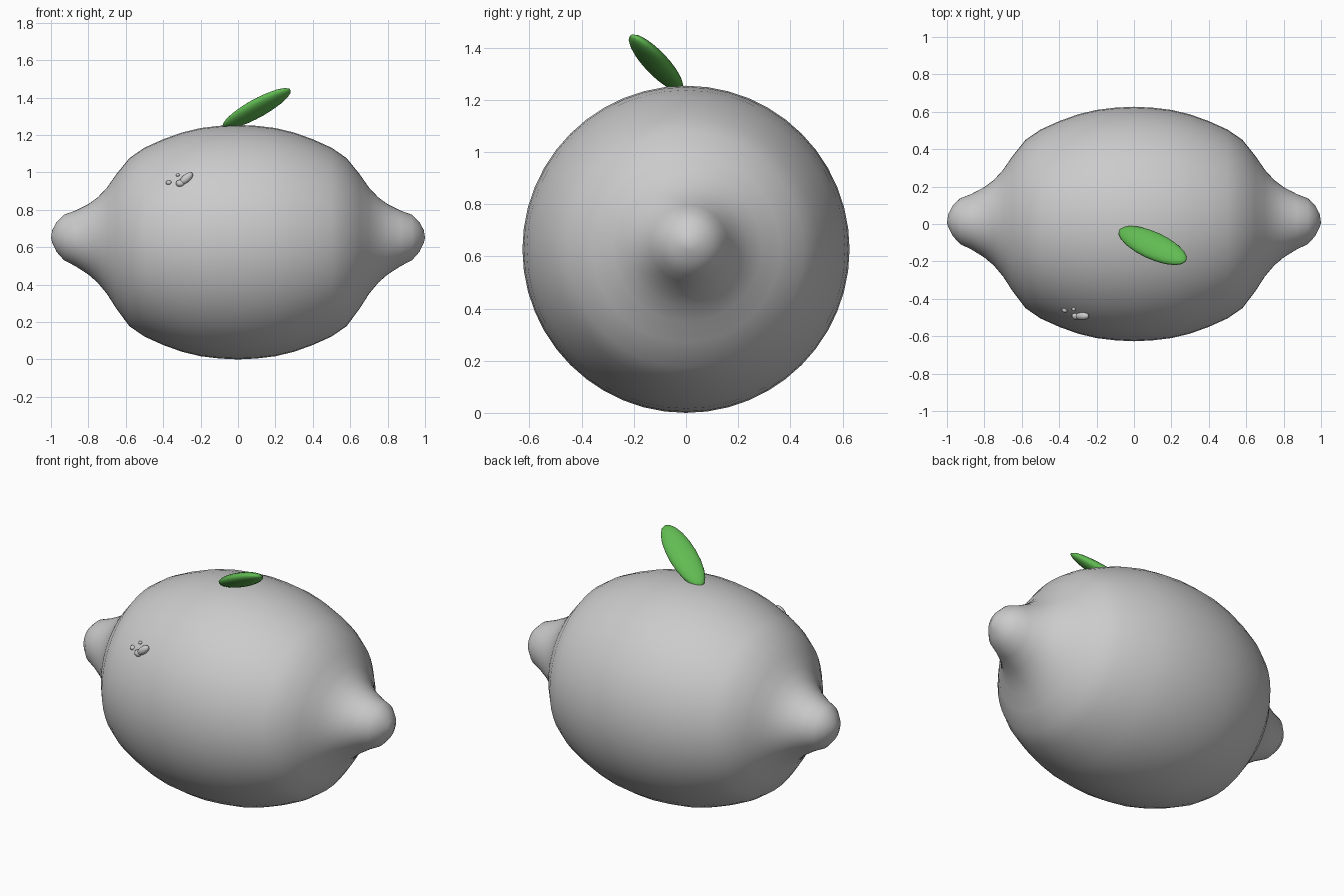
import bpy, bmesh, math
from mathutils import Matrix, Vector

old = bpy.data.objects.get("Cube")
if old:
    bpy.data.objects.remove(old)


def make_material(name, rgb):
    mat = bpy.data.materials.new(name)
    mat.use_nodes = True
    mat.diffuse_color = (*rgb, 1)
    mat.node_tree.nodes["Principled BSDF"].inputs["Base Color"].default_value = (*rgb, 1)
    return mat


grey = make_material("light grey", (0.6, 0.6, 0.6))
green = make_material("leaf green", (0.12, 0.5, 0.085))


def finish(name, bm, mat):
    bmesh.ops.recalc_face_normals(bm, faces=bm.faces)
    mesh = bpy.data.meshes.new(name)
    bm.to_mesh(mesh)
    bm.free()
    mesh.materials.append(mat)
    for face in mesh.polygons:
        face.use_smooth = True
    obj = bpy.data.objects.new(name, mesh)
    bpy.context.collection.objects.link(obj)
    return obj


def ellipsoid(bm, center, along, across, radii):
    """Add an ellipsoid whose long axis follows 'along' and width follows 'across'."""
    u = Vector(along).normalized()
    n = u.cross(Vector(across)).normalized()
    v = n.cross(u)
    turn = Matrix((u, v, n)).transposed().to_4x4()
    matrix = Matrix.Translation(center) @ turn @ Matrix.Diagonal((*radii, 1))
    return bmesh.ops.create_uvsphere(bm, u_segments=20, v_segments=14, radius=1,
                                     matrix=matrix)["verts"]


# Fruit body: half profile (distance from middle, radius), mirrored and turned around x
half = [(0, .627), (.1, .622), (.2, .61), (.3, .586), (.4, .55), (.5, .505),
        (.58, .45), (.65, .36), (.7, .285), (.75, .228), (.8, .188), (.87, .148),
        (.93, .122), (.97, .08), (.993, .035)]
profile = [(-x, r) for x, r in reversed(half[1:])] + half
SIDES = 48
bm = bmesh.new()
rings = []


def drift(x):
    """Tips sit slightly above and behind the middle axis."""
    t = max(0, (abs(x) - .6) / .4)
    return .018 * t, .627 + .03 * t


for x, r in profile:
    cy, cz = drift(x)
    rings.append([bm.verts.new((x, cy + r * math.cos(a), cz + r * math.sin(a)))
                  for a in (2 * math.pi * i / SIDES for i in range(SIDES))])
for a, b in zip(rings, rings[1:]):
    for i in range(SIDES):
        j = (i + 1) % SIDES
        bm.faces.new((a[i], a[j], b[j], b[i]))
for ring, x in ((rings[0], -1), (rings[-1], 1)):
    tip = bm.verts.new((x, .005, .65))
    for i in range(SIDES):
        bm.faces.new((ring[i], ring[(i + 1) % SIDES], tip))
finish("fruit_body", bm, grey)

# Leaf: a thick, narrow blade leaning to the front left
bm = bmesh.new()
ellipsoid(bm, (.10, -.115, 1.342), (.80, -.375, .46), (-.54, -.79, .29),
          (.222, .077, .036))
finish("leaf", bm, green)

# Droplets on the front of the skin
bm = bmesh.new()
ellipsoid(bm, (-.277, -.492, .967), (.75, 0, .66), (0, -.6, .8), (.044, .022, .022))
ellipsoid(bm, (-.308, -.492, .942), (1, 0, .1), (0, -.6, .8), (.025, .019, .02))
finish("large_droplet", bm, grey)
for name, spot, size in (("left_droplet", (-.37, -.458, .945), .016),
                         ("upper_droplet", (-.322, -.455, .986), .011)):
    bm = bmesh.new()
    ellipsoid(bm, spot, (1, 0, 0), (0, 0, 1), (size, size * .8, size))
    finish(name, bm, grey)
